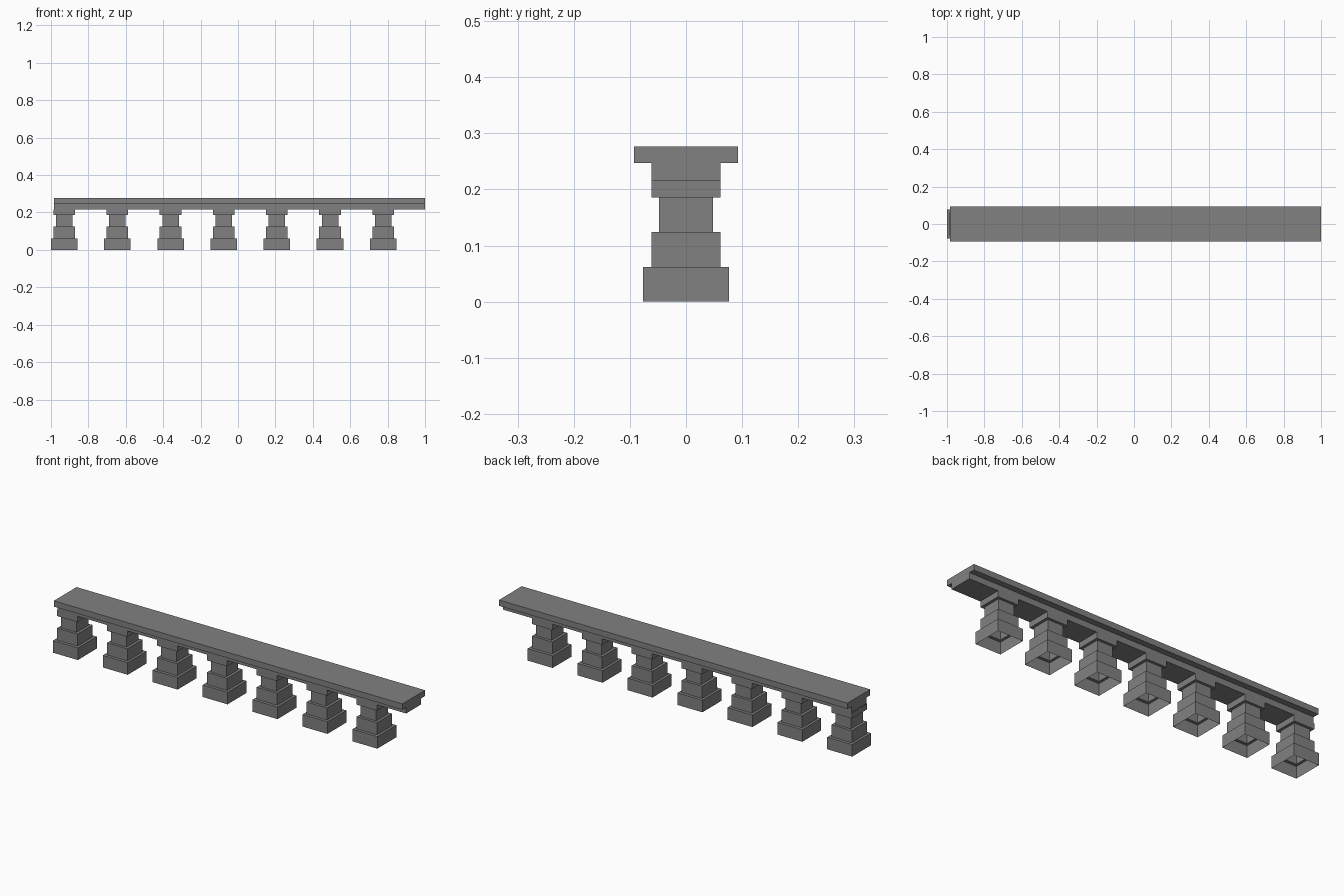
import bpy, bmesh

if "Cube" in bpy.data.objects:
    bpy.data.objects.remove(bpy.data.objects["Cube"])

# Dark grey stone
stone = bpy.data.materials.new("dark_stone")
stone.diffuse_color = (0.22, 0.22, 0.22, 1)
stone.use_nodes = True
stone.node_tree.nodes["Principled BSDF"].inputs["Base Color"].default_value = stone.diffuse_color


def finish(bm, name):
    bmesh.ops.recalc_face_normals(bm, faces=bm.faces)
    mesh = bpy.data.meshes.new(name)
    bm.to_mesh(mesh)
    bm.free()
    mesh.materials.append(stone)
    obj = bpy.data.objects.new(name, mesh)
    bpy.context.collection.objects.link(obj)
    return obj


# Baluster: stepped square shell, open underneath; (half x, half y, z)
STEPS = [
    (0.071, 0.077, 0.0), (0.071, 0.077, 0.062),        # base
    (0.058, 0.0615, 0.062), (0.058, 0.0615, 0.124),    # plinth
    (0.044, 0.048, 0.124), (0.044, 0.048, 0.186),      # shaft
    (0.058, 0.0615, 0.186), (0.058, 0.0615, 0.216),    # capital
]
CORNERS = [(-1, -1), (1, -1), (1, 1), (-1, 1)]


def baluster_mesh():
    bm = bmesh.new()
    rings = [[bm.verts.new((sx * hx, sy * hy, z)) for sx, sy in CORNERS]
             for hx, hy, z in STEPS]
    for low, high in zip(rings, rings[1:]):
        for i in range(4):
            j = (i + 1) % 4
            bm.faces.new((low[i], low[j], high[j], high[i]))
    return bm


first = finish(baluster_mesh(), "baluster_1")
first.location.x = -0.929
for n in range(1, 7):
    post = bpy.data.objects.new(f"baluster_{n + 1}", first.data)
    post.location.x = -0.929 + n * 0.2842
    bpy.context.collection.objects.link(post)

# Handrail: T-shaped profile (y, z) extruded along x
half = [(0.0615, 0.216), (0.0615, 0.247), (0.0925, 0.247), (0.0925, 0.277)]
profile = half + [(-y, z) for y, z in reversed(half)]
bm = bmesh.new()
end = bm.faces.new([bm.verts.new((-0.984, y, z)) for y, z in profile])
ext = bmesh.ops.extrude_face_region(bm, geom=[end], use_keep_orig=True)
moved = [g for g in ext["geom"] if isinstance(g, bmesh.types.BMVert)]
bmesh.ops.translate(bm, verts=moved, vec=(1.984, 0, 0))
finish(bm, "handrail")
